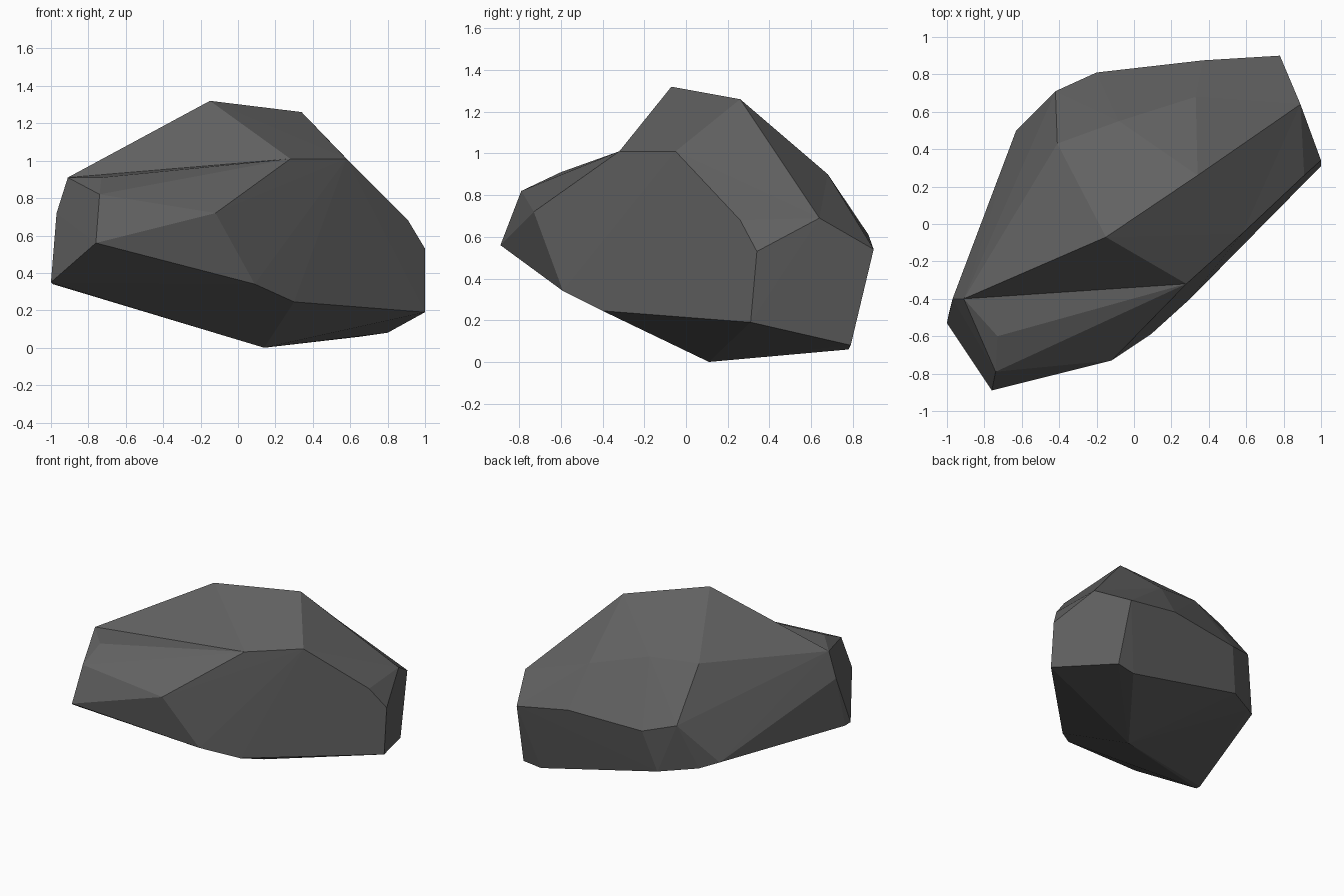
import bpy, bmesh

if "Cube" in bpy.data.objects:
    bpy.data.objects.remove(bpy.data.objects["Cube"])

stone = bpy.data.materials.new("dark grey stone")
stone.diffuse_color = (0.12, 0.12, 0.12, 1)
stone.use_nodes = True
stone.node_tree.nodes["Principled BSDF"].inputs["Base Color"].default_value = stone.diffuse_color


def hull(name, corners):
    """Flat-faced chunk of rock: the convex hull of its corners."""
    bm = bmesh.new()
    for c in corners:
        bm.verts.new(c)
    res = bmesh.ops.convex_hull(bm, input=bm.verts[:])
    loose = {g for g in res["geom_interior"] + res["geom_unused"]
             if isinstance(g, bmesh.types.BMVert)}
    bmesh.ops.delete(bm, geom=list(loose), context='VERTS')
    bmesh.ops.recalc_face_normals(bm, faces=bm.faces[:])
    mesh = bpy.data.meshes.new(name)
    bm.to_mesh(mesh)
    bm.free()
    mesh.materials.append(stone)
    ob = bpy.data.objects.new(name, mesh)
    bpy.context.collection.objects.link(ob)
    return ob


# Rim shared by the body and the raised crown
rim = [(-.91, -.40, .91), (.28, -.32, 1.01), (.58, -.05, 1.01), (.89, .64, .69),
       (.33, .68, .90), (-.08, .55, 1.01), (-.41, .43, 1.00), (-.46, .36, .91)]
peak = [(-.15, -.07, 1.32), (.34, .26, 1.26)]

# Right end, front shelf, left end, back and underside corners
right_end = [(.91, .26, .68), (1, .34, .53), (1, .31, .19), (.78, .90, .54),
             (.80, .79, .08), (.66, .78, .06)]
front = [(.30, -.40, .245), (.09, -.59, .34), (-.12, -.73, .72),
         (-.76, -.89, .56), (-.74, -.79, .82), (-.73, -.60, .91)]
left_end = [(-.97, -.40, .72), (-1, -.53, .35), (-.99, -.48, .34)]
back = [(.37, .875, .61), (-.20, .81, .58), (-.42, .71, .64),
        (-.63, .50, .34), (-.52, .59, .30), (-.28, .74, .27)]
bottom = [(.14, .11, 0)]

body = hull("rock", rim + right_end + front + left_end + back + bottom)
crown = hull("rock_crown", rim + peak + [(0, 0, .6)])

# Merge the crown into the body, leaving the crease along the front
mod = body.modifiers.new("merge crown", 'BOOLEAN')
mod.operation = 'UNION'
mod.solver = 'EXACT'
mod.object = crown
bpy.context.view_layer.objects.active = body
bpy.ops.object.modifier_apply(modifier=mod.name)
bpy.data.objects.remove(crown)
